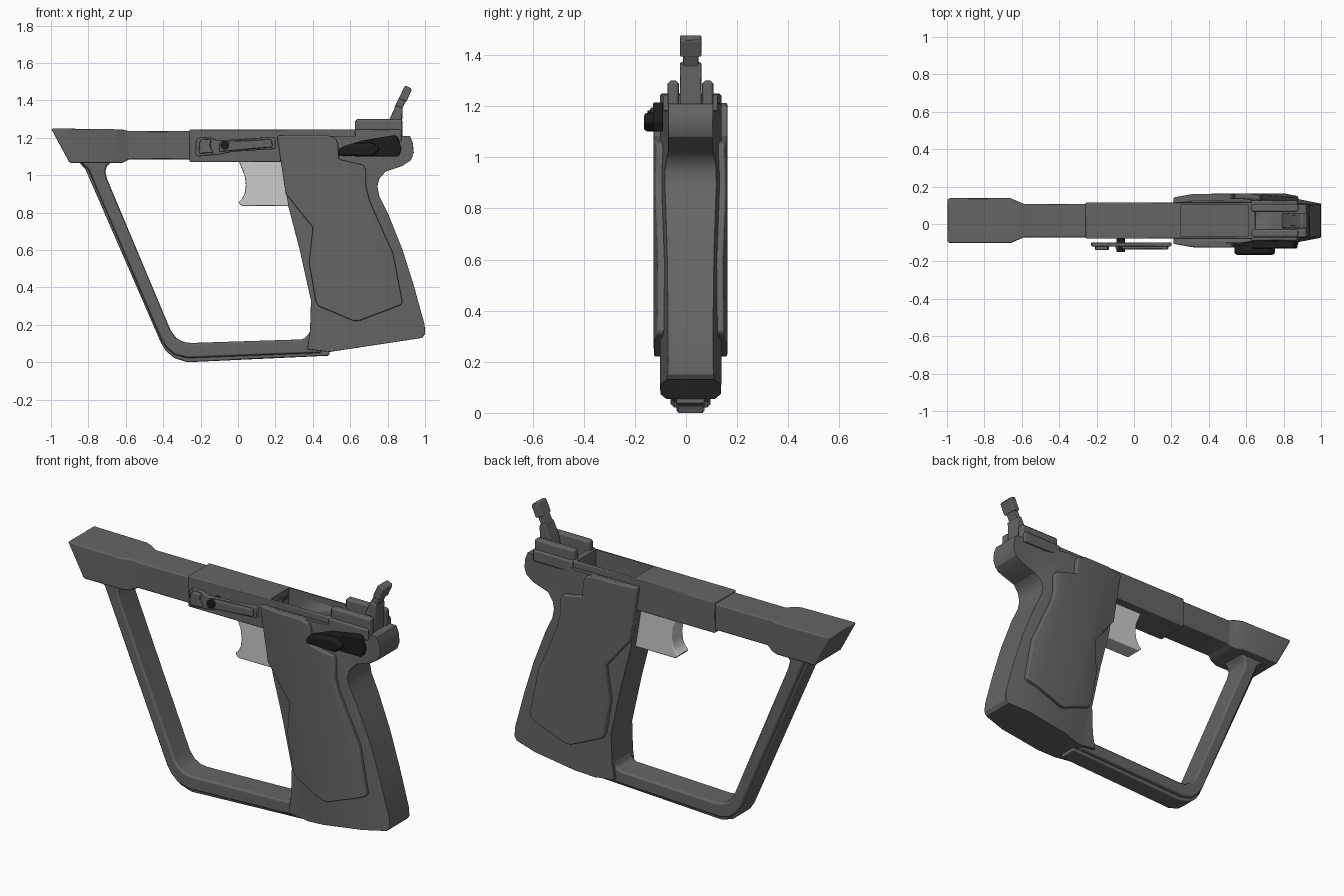
import bpy, bmesh, math
from mathutils import Vector

cube = bpy.data.objects.get("Cube")
if cube:
    bpy.data.objects.remove(cube, do_unlink=True)

YC = 0.018  # mid plane of the body


def material(name, v):
    m = bpy.data.materials.new(name)
    m.use_nodes = True
    m.diffuse_color = (v, v, v, 1)
    m.node_tree.nodes["Principled BSDF"].inputs["Base Color"].default_value = (v, v, v, 1)
    return m


GREY = material("dark grey", 0.13)
BLACK = material("black", 0.012)
LIGHT = material("light grey", 0.6)


def interp(table, u):
    if u <= table[0][0]:
        return table[0][1]
    for (a, fa), (b, fb) in zip(table, table[1:]):
        if u <= b:
            return fa + (fb - fa) * (u - a) / (b - a)
    return table[-1][1]


def prism(name, pts, y0, y1, mat=GREY, bevel=0.0, segs=1, folds=None, slope=0.0):
    """Side outline (x, z) extruded from y0 to y1. Folds scale the width along the slanted axis."""
    bm = bmesh.new()
    base = bm.faces.new([bm.verts.new((x, y0, z)) for x, z in pts])
    out = bmesh.ops.extrude_face_region(bm, geom=[base])
    for v in out["geom"]:
        if isinstance(v, bmesh.types.BMVert):
            v.co.y = y1
    if folds:
        for u, _ in folds:
            bmesh.ops.bisect_plane(bm, geom=bm.verts[:] + bm.edges[:] + bm.faces[:], dist=1e-5,
                                   plane_co=(u, 0, 1.2), plane_no=Vector((1, 0, slope)).normalized())
        for v in bm.verts:
            half = interp(folds, v.co.x - slope * (1.2 - v.co.z))
            v.co.y = YC + (v.co.y - YC) * half
    bmesh.ops.recalc_face_normals(bm, faces=bm.faces[:])
    me = bpy.data.meshes.new(name)
    bm.to_mesh(me)
    bm.free()
    me.materials.append(mat)
    ob = bpy.data.objects.new(name, me)
    bpy.context.collection.objects.link(ob)
    bpy.ops.object.select_all(action="DESELECT")
    ob.select_set(True)
    bpy.context.view_layer.objects.active = ob
    bpy.ops.object.shade_smooth_by_angle(angle=math.radians(32))
    if bevel:
        b = ob.modifiers.new("Bevel", "BEVEL")
        b.width, b.segments = bevel, segs
        b.limit_method, b.angle_limit = "ANGLE", math.radians(35)
        b.harden_normals = True
    return ob


def box(name, x0, x1, y0, y1, z0, z1, **kw):
    return prism(name, [(x0, z0), (x1, z0), (x1, z1), (x0, z1)], y0, y1, **kw)


def centred(name, pts, half, **kw):
    return prism(name, pts, YC - half, YC + half, **kw)


# Barrel housing: wide slanted muzzle narrowing to the middle section
prism("front_housing", [(-1, 1.25), (-.9, 1.065), (-.62, 1.065), (-.58, 1.085), (-.25, 1.085),
                        (-.25, 1.235), (-.58, 1.235), (-.62, 1.245)], YC - 1, YC + 1,
      bevel=.008, folds=[(-.66, .12), (-.59, .09)])

# Receiver and grip frame, both opened by the port
receiver = centred("receiver", [(-.26, 1.07), (.65, 1.07), (.65, 1.245), (-.26, 1.245)], .096, bevel=.005)

WIDTH = [(.19, .095), (.32, .118), (.58, .12), (.75, .088)]
frame = prism("grip_frame", [
    (.21, 1.21), (.25, .95), (.27, .83), (.33, .6), (.39, .33), (.385, .17), (.37, .07), (.49, .055),
    (.985, .13), (1, .15), (.998, .2), (.94, .41), (.88, .6), (.8, .8), (.755, .89), (.745, .94),
    (.755, .98), (.79, 1.02), (.88, 1.05), (.925, 1.08), (.94, 1.12), (.935, 1.17), (.92, 1.21)],
    YC - 1, YC + 1, bevel=.032, segs=3, folds=WIDTH, slope=.25)

cutter = box("port_cutter", .25, .61, YC - .083, YC + .083, 1.1, 1.4)
cutter.hide_render = True
cutter.display_type = "WIRE"
for ob in (receiver, frame):
    cut = ob.modifiers.new("Port", "BOOLEAN")
    cut.object, cut.solver = cutter, "EXACT"

# Raised grip panels on both sides
PANEL = [(.21, 1.2), (.215, 1.213), (.48, 1.213), (.52, 1.2), (.535, 1.17), (.54, 1.085), (.67, 1.055),
         (.685, 1.03), (.685, .94), (.705, .86), (.83, .58), (.88, .32), (.87, .305), (.645, .22),
         (.615, .222), (.43, .3), (.415, .33), (.38, .53), (.4, .72), (.255, .9)]
RAISED = [(u, w + .025) for u, w in WIDTH]
for side, name in ((-1, "right_grip_panel"), (1, "left_grip_panel")):
    prism(name, PANEL, YC + side * .72, YC + side, bevel=.008, segs=2, folds=RAISED, slope=.25)

# Large guard loop and its lower strip
centred("guard_loop", [
    (-.85, 1.075), (-.80, 1.03), (-.77, .96), (-.41, .12), (-.385, .08), (-.34, .04), (-.27, .022),
    (.45, .05), (.45, .16), (.385, .17), (.37, .135), (.34, .122), (-.25, .103), (-.29, .108),
    (-.33, .13), (-.36, .17), (-.70, .98), (-.71, 1.02), (-.70, 1.05), (-.67, 1.075)],
    .078, bevel=.02)
centred("guard_strip", [
    (-.85, 1.07), (-.815, 1.03), (-.41, .1), (-.385, .06), (-.34, .022), (-.27, 0), (.49, .035), (.49, .06),
    (-.27, .035), (-.33, .05), (-.38, .1), (-.78, 1.03), (-.78, 1.07)], .055, bevel=.008)

# Trigger
centred("trigger", [(0, 1.08), (.01, 1.06), (.035, 1.0), (.042, .95), (.035, .9), (.018, .87), (0, .855),
                    (.02, .835), (.28, .835), (.24, 1.08)], .05, mat=LIGHT, bevel=.006)

# Rear rails with lower outer steps
for side, name in ((-1, "right"), (1, "left")):
    ys = sorted((YC + side * .045, YC + side * .09))
    box(name + "_rear_rail", .625, .88, *ys, 1.18, 1.3, bevel=.012)
    ys = sorted((YC + side * .085, YC + side * .108))
    box(name + "_rail_step", .625, .875, *ys, 1.18, 1.245, bevel=.008)

# Hammer with thick spur
centred("hammer_body", [(.79, 1.2), (.81, 1.3), (.845, 1.375), (.88, 1.36), (.875, 1.2)], .042, bevel=.006)
centred("hammer_neck", [(.835, 1.36), (.865, 1.42), (.90, 1.4), (.875, 1.35)], .03, bevel=.005)
centred("hammer_spur", [(.86, 1.41), (.89, 1.475), (.9, 1.478), (.925, 1.465), (.928, 1.455), (.9, 1.392)],
        .042, bevel=.008, segs=2)

# Thumb safety on the right side
prism("thumb_safety", [(.535, 1.105), (.54, 1.14), (.66, 1.185), (.84, 1.215), (.855, 1.205), (.875, 1.14),
                       (.86, 1.1), (.66, 1.1)], -.13, -.09, mat=BLACK, bevel=.006)
prism("safety_paddle", [(.535, 1.105), (.54, 1.145), (.61, 1.17), (.72, 1.175), (.76, 1.14), (.72, 1.1)],
      -.165, -.11, mat=BLACK, bevel=.015, segs=2)

# Slide stop lever: plate, raised thumb pad, arm and pivot pin
prism("stop_lever", [(-.23, 1.11), (-.225, 1.19), (-.2, 1.205), (-.14, 1.2), (-.11, 1.185), (.19, 1.205), (.2, 1.2),
                     (.2, 1.14), (-.03, 1.125), (-.1, 1.11), (-.21, 1.1)], -.12, -.098, bevel=.005)
prism("stop_pad", [(-.21, 1.115), (-.205, 1.18), (-.19, 1.195), (-.14, 1.19), (-.15, 1.16), (-.13, 1.12)],
      -.14, -.11, bevel=.006)
prism("stop_arm", [(-.1, 1.125), (-.1, 1.175), (-.05, 1.182), (.18, 1.192), (.185, 1.15)],
      -.135, -.11, bevel=.006)
bpy.ops.mesh.primitive_cylinder_add(vertices=16, radius=.023, depth=.1, location=(-.07, -.1, 1.16),
                                    rotation=(math.pi / 2, 0, 0))
pin = bpy.context.object
pin.name = "stop_pin"
pin.data.materials.append(BLACK)
bpy.ops.object.shade_smooth_by_angle(angle=math.radians(32))
